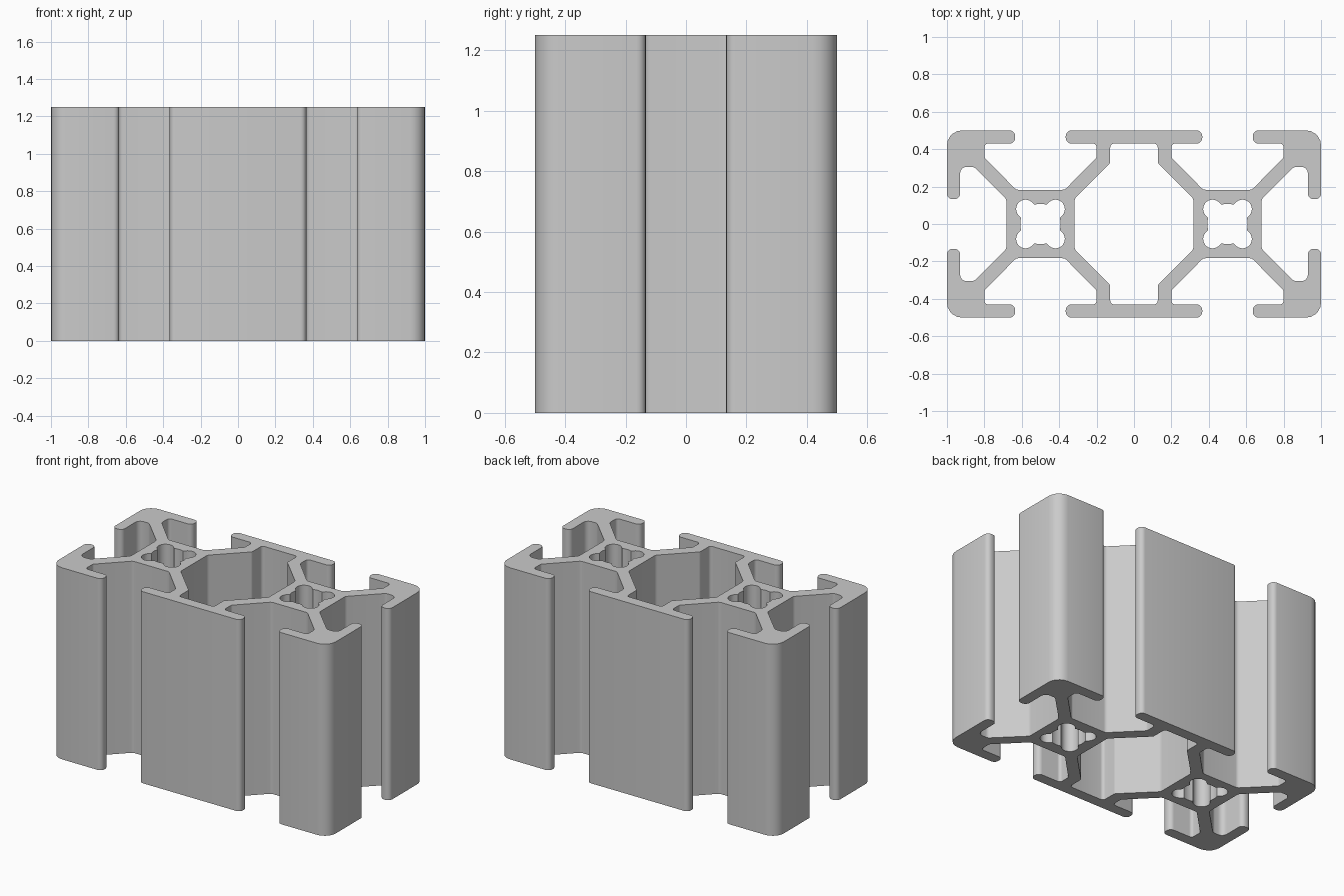
import bpy, bmesh, math
from mathutils import Vector

if "Cube" in bpy.data.objects:
    bpy.data.objects.remove(bpy.data.objects["Cube"])

HEIGHT = 1.25


def fillet(corners, steps=5):
    """Round each (x, y, radius) corner of a closed outline."""
    out = []
    n = len(corners)
    for i, (x, y, r) in enumerate(corners):
        p = Vector((x, y))
        a = (Vector(corners[i - 1][:2]) - p).normalized()
        b = (Vector(corners[(i + 1) % n][:2]) - p).normalized()
        half = math.acos(max(-1, min(1, a.dot(b)))) / 2
        centre = p + (a + b).normalized() * (r / math.sin(half))
        start = p + a * (r / math.tan(half)) - centre
        end = p + b * (r / math.tan(half)) - centre
        t0 = math.atan2(start.y, start.x)
        sweep = math.atan2(end.y, end.x) - t0
        sweep = (sweep + math.pi) % (2 * math.pi) - math.pi
        for k in range(steps + 1):
            t = t0 + sweep * k / steps
            out.append(centre + Vector((math.cos(t), math.sin(t))) * r)
    return out


def four_way(quarter):
    """Mirror a clockwise quarter outline (top to right) into a full loop."""
    right = quarter + [(x, -y, r) for x, y, r in reversed(quarter)]
    return right + [(-x, y, r) for x, y, r in reversed(right)]


# Outer outline: middle flange, slot, corner block, side lip
outer = four_way([
    (0.365, 0.50, 0.03), (0.365, 0.43, 0.03), (0.20, 0.43, 0.02),
    (0.20, 0.355, 0.02), (0.37, 0.183, 0.03), (0.63, 0.183, 0.03),
    (0.80, 0.355, 0.02), (0.80, 0.43, 0.02), (0.635, 0.43, 0.03),
    (0.635, 0.50, 0.03), (1.0, 0.50, 0.08), (1.0, 0.133, 0.03),
    (0.93, 0.133, 0.03), (0.93, 0.305, 0.035), (0.855, 0.305, 0.03),
    (0.682, 0.132, 0.03)])

# Large central cavity
cavity = four_way([(0.127, 0.43, 0.02), (0.127, 0.327, 0.02), (0.317, 0.137, 0.03)])


def bore(cx, steps=144):
    """Round core hole joined with four corner holes."""
    core, r, d = 0.108, 0.05, 0.08 * math.sqrt(2)
    pts = []
    for k in range(steps):
        t = 2 * math.pi * k / steps
        phi = t % (math.pi / 2) - math.pi / 4
        s = r * r - (d * math.sin(phi)) ** 2
        far = d * math.cos(phi) + math.sqrt(s) if s > 0 else 0
        rad = max(core, far)
        pts.append(Vector((cx + rad * math.cos(t), rad * math.sin(t))))
    return pts


# Filled flat section extruded to full height
curve = bpy.data.curves.new("section", 'CURVE')
curve.dimensions = '2D'
curve.fill_mode = 'BOTH'
curve.extrude = HEIGHT / 2
for loop in (fillet(outer), fillet(cavity), bore(-0.5), bore(0.5)):
    spline = curve.splines.new('POLY')
    spline.points.add(len(loop) - 1)
    for point, p in zip(spline.points, loop):
        point.co = (p.x, p.y, 0, 1)
    spline.use_cyclic_u = True
helper = bpy.data.objects.new("section_helper", curve)
bpy.context.collection.objects.link(helper)
mesh = bpy.data.meshes.new_from_object(
    helper.evaluated_get(bpy.context.evaluated_depsgraph_get()))
bpy.data.objects.remove(helper)

# Weld caps to walls and stand the bar on the ground
bm = bmesh.new()
bm.from_mesh(mesh)
bmesh.ops.remove_doubles(bm, verts=bm.verts, dist=0.0002)
bmesh.ops.translate(bm, verts=bm.verts, vec=(0, 0, HEIGHT / 2))
bmesh.ops.recalc_face_normals(bm, faces=bm.faces)
bm.to_mesh(mesh)
bm.free()

metal = bpy.data.materials.new("aluminium grey")
metal.diffuse_color = (0.595, 0.595, 0.595, 1)
metal.use_nodes = True
metal.node_tree.nodes["Principled BSDF"].inputs["Base Color"].default_value = metal.diffuse_color
mesh.materials.clear()
mesh.materials.append(metal)
bar = bpy.data.objects.new("slotted_bar", mesh)
bpy.context.collection.objects.link(bar)
bpy.context.view_layer.objects.active = bar
bar.select_set(True)
bpy.ops.object.shade_smooth_by_angle(angle=math.radians(30))
